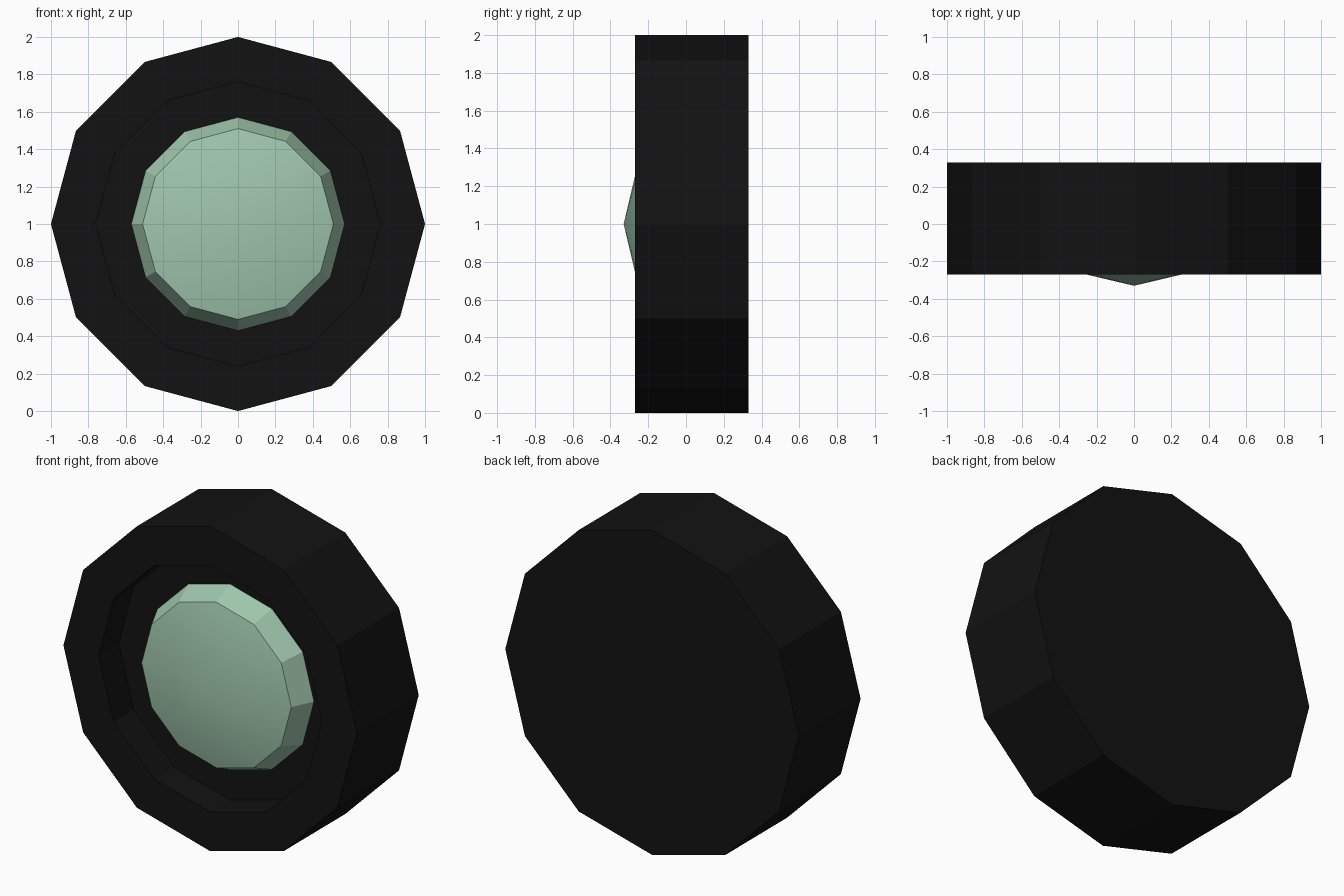
import bpy, bmesh
from math import sin, cos, tau

if "Cube" in bpy.data.objects:
    bpy.data.objects.remove(bpy.data.objects["Cube"])

SIDES = 12
CENTRE_Z = 1.0


def material(name, rgb):
    mat = bpy.data.materials.new(name)
    mat.diffuse_color = (*rgb, 1.0)
    mat.use_nodes = True
    mat.node_tree.nodes["Principled BSDF"].inputs["Base Color"].default_value = mat.diffuse_color
    return mat


def lathe(name, profile, mat, smooth_bands=()):
    """Spin (radius, y) points around the y axis; radius 0 closes with a tip."""
    bm = bmesh.new()
    rings = []
    for r, y in profile:
        if r == 0:
            rings.append([bm.verts.new((0, y, CENTRE_Z))] * SIDES)
        else:
            rings.append([bm.verts.new((r * cos(tau * i / SIDES), y,
                                        CENTRE_Z + r * sin(tau * i / SIDES)))
                          for i in range(SIDES)])
    for band, (a, b) in enumerate(zip(rings, rings[1:])):
        for i in range(SIDES):
            j = (i + 1) % SIDES
            corners = list(dict.fromkeys((a[i], a[j], b[j], b[i])))
            bm.faces.new(corners).smooth = band in smooth_bands
    # Flat caps on open ends
    for ring, (r, _) in ((rings[0], profile[0]), (rings[-1], profile[-1])):
        if r:
            bm.faces.new(ring)
    # Keep the rim of a smooth band crisp
    for e in bm.edges:
        if len({f.smooth for f in e.link_faces}) > 1:
            e.smooth = False
    bmesh.ops.recalc_face_normals(bm, faces=bm.faces[:])
    mesh = bpy.data.meshes.new(name)
    bm.to_mesh(mesh)
    bm.free()
    mesh.materials.append(mat)
    obj = bpy.data.objects.new(name, mesh)
    bpy.context.collection.objects.link(obj)
    return obj


rubber = material("black_rubber", (0.006, 0.006, 0.006))
green = material("pale_green", (0.35, 0.57, 0.42))

# Tyre: flat back, outer tread, front face and straight-walled recess
lathe("tyre", [(1.0, 0.33), (1.0, -0.27), (0.76, -0.27), (0.76, -0.075)], rubber)

# Hub cap: tapered rim with a shallow, smooth-shaded cone on the front
lathe("hub_cap", [(0.57, -0.065), (0.57, -0.08), (0.51, -0.21), (0, -0.33)],
      green, smooth_bands=(2,))
